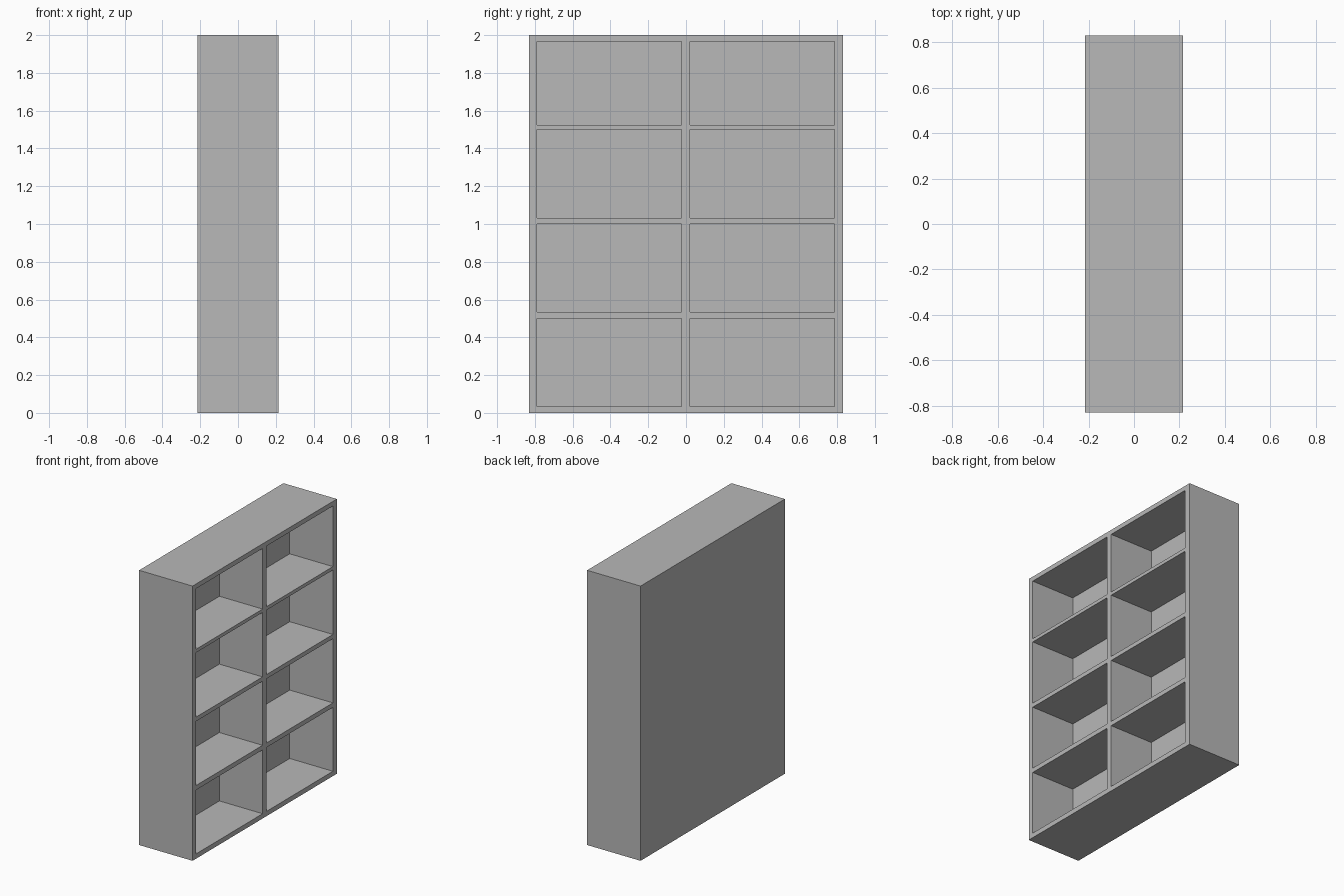
import bpy, bmesh
from mathutils import Matrix, Vector

if "Cube" in bpy.data.objects:
    bpy.data.objects.remove(bpy.data.objects["Cube"])

DEPTH, WIDTH, HEIGHT = 0.43, 1.66, 2.0
BACK = -0.133                                  # inner face of the thick back
COLUMNS = [(-0.79, -0.024), (0.02, 0.785)]
ROWS = [(0.035, 0.50), (0.533, 1.0), (1.031, 1.50), (1.525, 1.966)]


def add_box(bm, lo, hi):
    lo, hi = Vector(lo), Vector(hi)
    m = Matrix.Translation((lo + hi) / 2) @ Matrix.Diagonal((*(hi - lo), 1))
    bmesh.ops.create_cube(bm, size=1, matrix=m)


def make_object(name, boxes):
    bm = bmesh.new()
    for lo, hi in boxes:
        add_box(bm, lo, hi)
    mesh = bpy.data.meshes.new(name)
    bm.to_mesh(mesh)
    bm.free()
    obj = bpy.data.objects.new(name, mesh)
    bpy.context.collection.objects.link(obj)
    return obj


# Solid cabinet body in dark grey
case = make_object("bookcase", [((-DEPTH / 2, -WIDTH / 2, 0),
                                 (DEPTH / 2, WIDTH / 2, HEIGHT))])
grey = bpy.data.materials.new("dark_grey")
grey.diffuse_color = (0.48, 0.48, 0.48, 1)
grey.use_nodes = True
grey.node_tree.nodes["Principled BSDF"].inputs["Base Color"].default_value = grey.diffuse_color
case.data.materials.append(grey)

# Eight open compartments cut in from the +x side
cutter = make_object("compartment_cutter",
                     [((BACK, y0, z0), (DEPTH, y1, z1))
                      for y0, y1 in COLUMNS for z0, z1 in ROWS])
cutter.hide_render = True
cutter.data.materials.append(grey)

cut = case.modifiers.new("compartments", 'BOOLEAN')
cut.operation = 'DIFFERENCE'
cut.solver = 'EXACT'
cut.object = cutter

# Bake the cut and discard the helper
bpy.context.view_layer.objects.active = case
case.select_set(True)
bpy.ops.object.modifier_apply(modifier=cut.name)
bpy.data.objects.remove(cutter)
